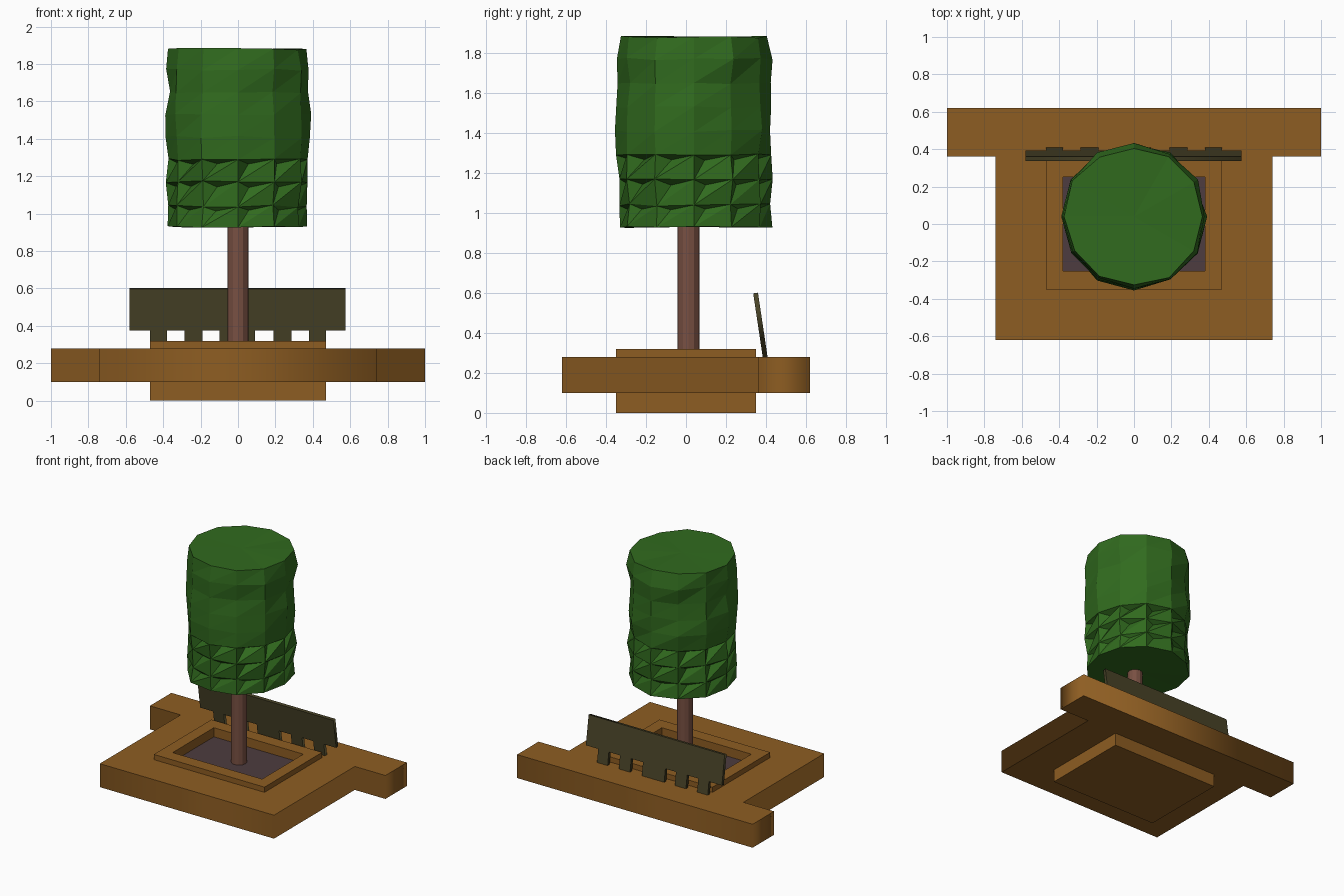
import bpy, bmesh, math, random
from mathutils import Matrix

if "Cube" in bpy.data.objects:
    bpy.data.objects.remove(bpy.data.objects["Cube"])

random.seed(4)


def material(name, r, g, b):
    m = bpy.data.materials.new(name)
    m.diffuse_color = (r, g, b, 1)
    m.use_nodes = True
    m.node_tree.nodes["Principled BSDF"].inputs["Base Color"].default_value = m.diffuse_color
    return m


WOOD = material("wood", 0.27, 0.11, 0.016)
BOARD = material("dark_board", 0.065, 0.055, 0.02)
BARK = material("bark", 0.19, 0.08, 0.055)
SOIL = material("soil", 0.075, 0.045, 0.05)
LEAF = material("leaves", 0.03, 0.145, 0.013)


def finish(name, bm, mat):
    bmesh.ops.remove_doubles(bm, verts=bm.verts, dist=0.0005)
    bmesh.ops.recalc_face_normals(bm, faces=bm.faces)
    me = bpy.data.meshes.new(name)
    bm.to_mesh(me)
    bm.free()
    me.materials.append(mat)
    ob = bpy.data.objects.new(name, me)
    bpy.context.collection.objects.link(ob)
    return ob


def rect(x, y, z):
    return [(-x, -y, z), (x, -y, z), (x, y, z), (-x, y, z)]


def circle(r, n, z, cy=0.0, jitter=0.0):
    pts = []
    for i in range(n):
        a = 2 * math.pi * i / n
        q = r + random.uniform(-jitter, jitter)
        pts.append((q * math.cos(a), cy + q * math.sin(a),
                    z + random.uniform(-jitter, jitter) * 0.5))
    return pts


def loft(name, rings, mat):
    """Closed solid through equal-length rings."""
    bm = bmesh.new()
    rs = [[bm.verts.new(p) for p in ring] for ring in rings]
    n = len(rs[0])
    for a, b in zip(rs, rs[1:]):
        for i in range(n):
            j = (i + 1) % n
            bm.faces.new((a[i], a[j], b[j], b[i]))
    bm.faces.new(rs[0][::-1])
    bm.faces.new(rs[-1])
    return finish(name, bm, mat)


def plate(name, outlines, thickness, matrix, mat):
    """Flat outline (with optional holes) given thickness."""
    cu = bpy.data.curves.new(name + "_outline", 'CURVE')
    cu.dimensions = '2D'
    cu.fill_mode = 'BOTH'
    cu.extrude = thickness / 2
    for pts in outlines:
        sp = cu.splines.new('POLY')
        sp.points.add(len(pts) - 1)
        for p, (x, y) in zip(sp.points, pts):
            p.co = (x, y, 0, 1)
        sp.use_cyclic_u = True
    tmp = bpy.data.objects.new(name + "_tmp", cu)
    bpy.context.collection.objects.link(tmp)
    bpy.context.view_layer.update()
    me = bpy.data.meshes.new_from_object(
        tmp.evaluated_get(bpy.context.evaluated_depsgraph_get()))
    bm = bmesh.new()
    bm.from_mesh(me)
    bm.transform(matrix)
    bpy.data.objects.remove(tmp)
    bpy.data.meshes.remove(me)
    return finish(name, bm, mat)


# T-shaped seat deck with an opening for the planter
half = [(0.74, -0.62), (0.74, 0.36), (1.0, 0.36), (1.0, 0.62)]
deck = half + [(-x, y) for x, y in reversed(half)]
hole = [(x, y) for x, y, _ in rect(0.465, 0.345, 0)]
plate("seat_deck", [deck, hole], 0.18, Matrix.Translation((0, 0, 0.19)), WOOD)

# Planter box with a sunken top, and its soil
loft("planter_box", [rect(0.47, 0.35, 0), rect(0.47, 0.35, 0.32),
                     rect(0.38, 0.25, 0.32), rect(0.38, 0.25, 0.2)], WOOD)
loft("soil", [rect(0.38, 0.25, 0.2), rect(0.38, 0.25, 0.25)], SOIL)

# Leaning backrest: one board cut into five feet
comb = [(-0.58, 0.325), (-0.58, 0.1)]
for x0, x1 in [(-0.47, -0.38), (-0.285, -0.19), (-0.1, 0.09),
               (0.19, 0.285), (0.38, 0.47)]:
    comb += [(x0, 0.1), (x0, 0), (x1, 0), (x1, 0.1)]
comb += [(0.575, 0.1), (0.575, 0.325)]
lean = Matrix.Translation((0, 0.396, 0.278)) @ Matrix.Rotation(math.radians(90 + 8.5), 4, 'X')
plate("backrest", [comb], 0.024, lean, BOARD)

# Tree trunk
loft("trunk", [circle(0.055, 12, 0.24, 0.012), circle(0.055, 12, 1.0, 0.012)], BARK)

# Foliage: uneven twelve-sided column, lower rows broken up by leaf pockets
N, CY = 12, 0.04
levels = [(0.93, 0.38), (1.04, 0.375), (1.17, 0.382), (1.29, 0.378), (1.41, 0.384),
          (1.53, 0.38), (1.65, 0.375), (1.77, 0.386), (1.88, 0.37)]
bm = bmesh.new()
rows = [[bm.verts.new(p) for p in circle(r, N, z, CY, 0.012)] for z, r in levels]
for k, (a, b) in enumerate(zip(rows, rows[1:])):
    for i in range(N):
        j = (i + 1) % N
        bm.faces.new((a[i], a[j], b[j]))
        if k < 3:
            c = (b[i].co + b[j].co + a[i].co) / 3
            depth = (0.93, 0.9, 0.86)[k]
            pocket = bm.verts.new((c.x * depth, CY + (c.y - CY) * depth, c.z + 0.015))
            for p, q in ((a[i], b[j]), (b[j], b[i]), (b[i], a[i])):
                bm.faces.new((p, q, pocket))
        else:
            bm.faces.new((a[i], b[j], b[i]))
for ring, z in ((rows[0], 0.93), (rows[-1], 1.88)):
    centre = bm.verts.new((0, CY, z))
    for i in range(N):
        bm.faces.new((ring[i], ring[(i + 1) % N], centre))
finish("foliage", bm, LEAF)
